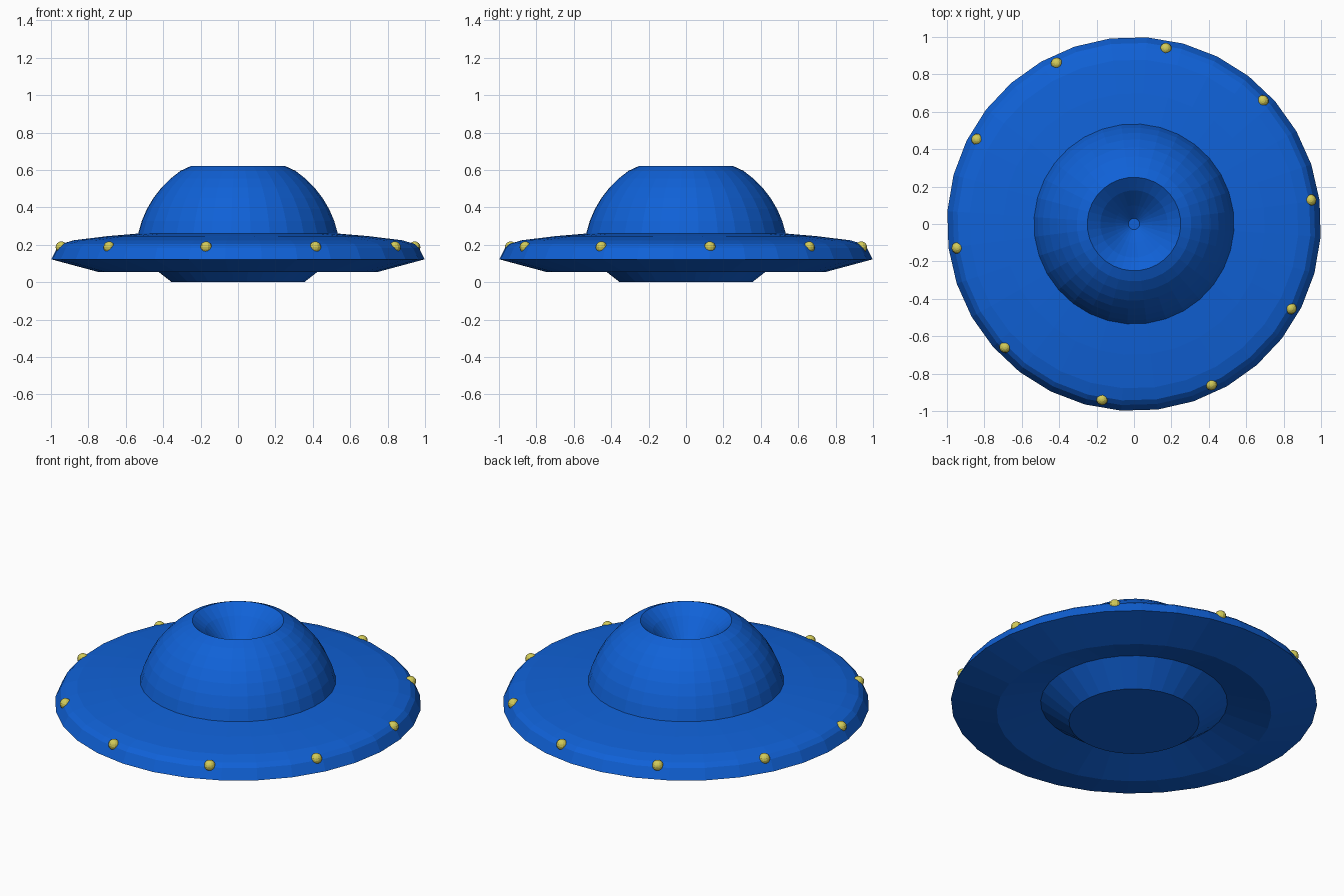
import bpy, bmesh, math

if "Cube" in bpy.data.objects:
    bpy.data.objects.remove(bpy.data.objects["Cube"])

SIDES = 32
TURN = math.radians(7.3)


def material(name, rgb):
    m = bpy.data.materials.new(name)
    m.diffuse_color = (*rgb, 1)
    m.use_nodes = True
    m.node_tree.nodes["Principled BSDF"].inputs["Base Color"].default_value = m.diffuse_color
    return m


blue = material("blue", (0.005, 0.12, 0.68))
yellow = material("yellow", (0.65, 0.60, 0.10))


def add_object(name, bm, mat):
    mesh = bpy.data.meshes.new(name)
    bm.to_mesh(mesh)
    bm.free()
    mesh.materials.append(mat)
    ob = bpy.data.objects.new(name, mesh)
    bpy.context.collection.objects.link(ob)
    return ob


def lathe(name, profile, mat):
    """Turn a (radius, height) profile round z and cap both ends."""
    bm = bmesh.new()
    rings = []
    for r, z in profile:
        rings.append([bm.verts.new((r * math.cos(TURN + math.tau * i / SIDES),
                                    r * math.sin(TURN + math.tau * i / SIDES), z))
                      for i in range(SIDES)])
    for a, b in zip(rings, rings[1:]):
        for i in range(SIDES):
            j = (i + 1) % SIDES
            bm.faces.new((a[i], a[j], b[j], b[i]))
    bm.faces.new(rings[0][::-1])
    bm.faces.new(rings[-1])
    return add_object(name, bm, mat)


# hull: base, recessed underside, rim and gently sloping top,
# then the round dome and the funnel sunk into it
hull = [(0.355, 0), (0.51, 0.12), (0.75, 0.055), (1.0, 0.122),
        (0.97, 0.183), (0.945, 0.205), (0.88, 0.224), (0.70, 0.246), (0.535, 0.26)]
dome_z, dome_r = 0.142, 0.548
for k in range(1, 7):
    a = math.radians(12.5 + (56 - 12.5) * k / 6)
    hull.append((dome_r * math.cos(a), dome_z + dome_r * math.sin(a)))
funnel = [(0.25, 0.622), (0.18, 0.567), (0.10, 0.48), (0.03, 0.41)]
lathe("saucer_hull", hull + funnel, blue)

# ten small lamps round the rim
for i in range(10):
    a = math.radians(7.7 + 36 * i)
    bm = bmesh.new()
    bmesh.ops.create_uvsphere(bm, u_segments=12, v_segments=8, radius=0.031)
    lamp = add_object(f"rim_lamp_{i + 1}", bm, yellow)
    lamp.location = (0.953 * math.cos(a), 0.953 * math.sin(a), 0.187)
    lamp.rotation_euler = (0, 0, a)
